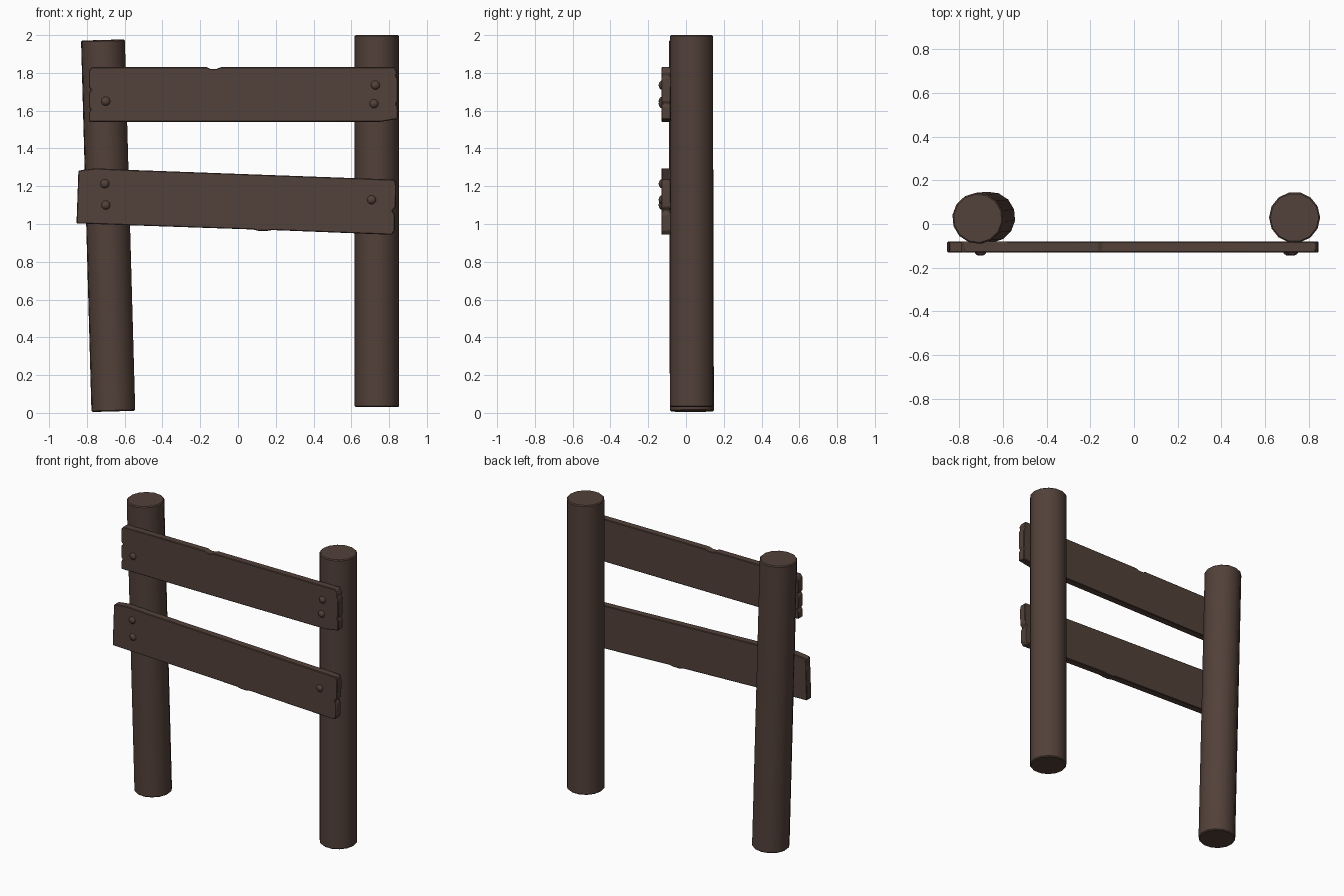
import bpy, bmesh, math
from mathutils import Vector, Matrix

if "Cube" in bpy.data.objects:
    bpy.data.objects.remove(bpy.data.objects["Cube"])

wood = bpy.data.materials.new("dark brown wood")
wood.diffuse_color = (0.085, 0.052, 0.041, 1)
wood.use_nodes = True
wood.node_tree.nodes["Principled BSDF"].inputs["Base Color"].default_value = wood.diffuse_color


def finish(name, bm, angle=40):
    bmesh.ops.recalc_face_normals(bm, faces=bm.faces[:])
    me = bpy.data.meshes.new(name)
    bm.to_mesh(me)
    bm.free()
    me.materials.append(wood)
    ob = bpy.data.objects.new(name, me)
    bpy.context.collection.objects.link(ob)
    bpy.ops.object.select_all(action='DESELECT')
    ob.select_set(True)
    bpy.context.view_layer.objects.active = ob
    bpy.ops.object.shade_smooth_by_angle(angle=math.radians(angle))
    return ob


def post(name, bottom, top, r=0.117, sides=14):
    a, b = Vector(bottom), Vector(top)
    bm = bmesh.new()
    rot = (b - a).to_track_quat('Z', 'Y').to_matrix().to_4x4()
    spin = Matrix.Rotation(math.pi / 2, 4, 'Z')
    bmesh.ops.create_cone(bm, cap_ends=True, segments=sides, radius1=r, radius2=r,
                          depth=(b - a).length,
                          matrix=Matrix.Translation((a + b) / 2) @ rot @ spin)
    # slightly worn rims
    rims = [e for e in bm.edges if any(len(f.verts) > 4 for f in e.link_faces)]
    bmesh.ops.bevel(bm, geom=rims, offset=0.006, segments=1, affect='EDGES')
    finish(name, bm)


def plank(name, outline, front=-0.13, back=-0.08):
    bm = bmesh.new()
    face = bm.faces.new([bm.verts.new((x, front, z)) for x, z in outline])
    ext = bmesh.ops.extrude_face_region(bm, geom=[face])
    verts = [v for v in ext["geom"] if isinstance(v, bmesh.types.BMVert)]
    bmesh.ops.translate(bm, verts=verts, vec=(0, back - front, 0))
    if not any(len(f.verts) == len(outline) and f.calc_center_median().y < front + 0.001
               for f in bm.faces):
        bm.faces.new([v for v in bm.verts if v not in verts])
    ob = finish(name, bm, 20)
    bev = ob.modifiers.new("worn edges", 'BEVEL')
    bev.width = 0.004
    bev.segments = 1


def bolt(name, x, z, r=0.025):
    # domed head, flattened along y, sunk into the plank
    bm = bmesh.new()
    bmesh.ops.create_uvsphere(
        bm, u_segments=12, v_segments=8, radius=r,
        matrix=Matrix.Translation((x, -0.125, z)) @ Matrix.Rotation(math.pi / 2, 4, 'X')
        @ Matrix.Diagonal((1, 1, 0.8, 1)))
    finish(name, bm, 60)


# posts: the left one leans outward
post("left_post", (-0.66, 0.031, 0.008), (-0.715, 0.026, 1.974))
post("right_post", (0.735, 0.03, 0.03), (0.735, 0.03, 2.0))

# planks with chipped outlines
plank("upper_plank", [
    (-0.79, 1.54), (0.75, 1.54), (0.845, 1.556), (0.845, 1.62), (0.837, 1.635),
    (0.845, 1.65), (0.845, 1.77), (0.836, 1.785), (0.842, 1.80), (0.83, 1.83),
    (-0.09, 1.83), (-0.115, 1.821), (-0.145, 1.821), (-0.165, 1.83),
    (-0.775, 1.83), (-0.79, 1.81), (-0.79, 1.725), (-0.777, 1.71), (-0.79, 1.695),
    (-0.79, 1.62), (-0.78, 1.605), (-0.79, 1.59)])
plank("lower_plank", [
    (-0.855, 1.003), (0.08, 0.971), (0.11, 0.963), (0.15, 0.963), (0.18, 0.968),
    (0.815, 0.943), (0.83, 0.965), (0.83, 1.05), (0.818, 1.07), (0.835, 1.09),
    (0.838, 1.20), (0.83, 1.235), (-0.59, 1.287), (-0.75, 1.295), (-0.82, 1.287),
    (-0.845, 1.282)])

# bolts
for i, (x, z) in enumerate([(-0.70, 1.65), (0.727, 1.735), (0.72, 1.637),
                            (-0.705, 1.213), (-0.70, 1.10), (0.707, 1.128)]):
    bolt(f"bolt_{i + 1}", x, z)
